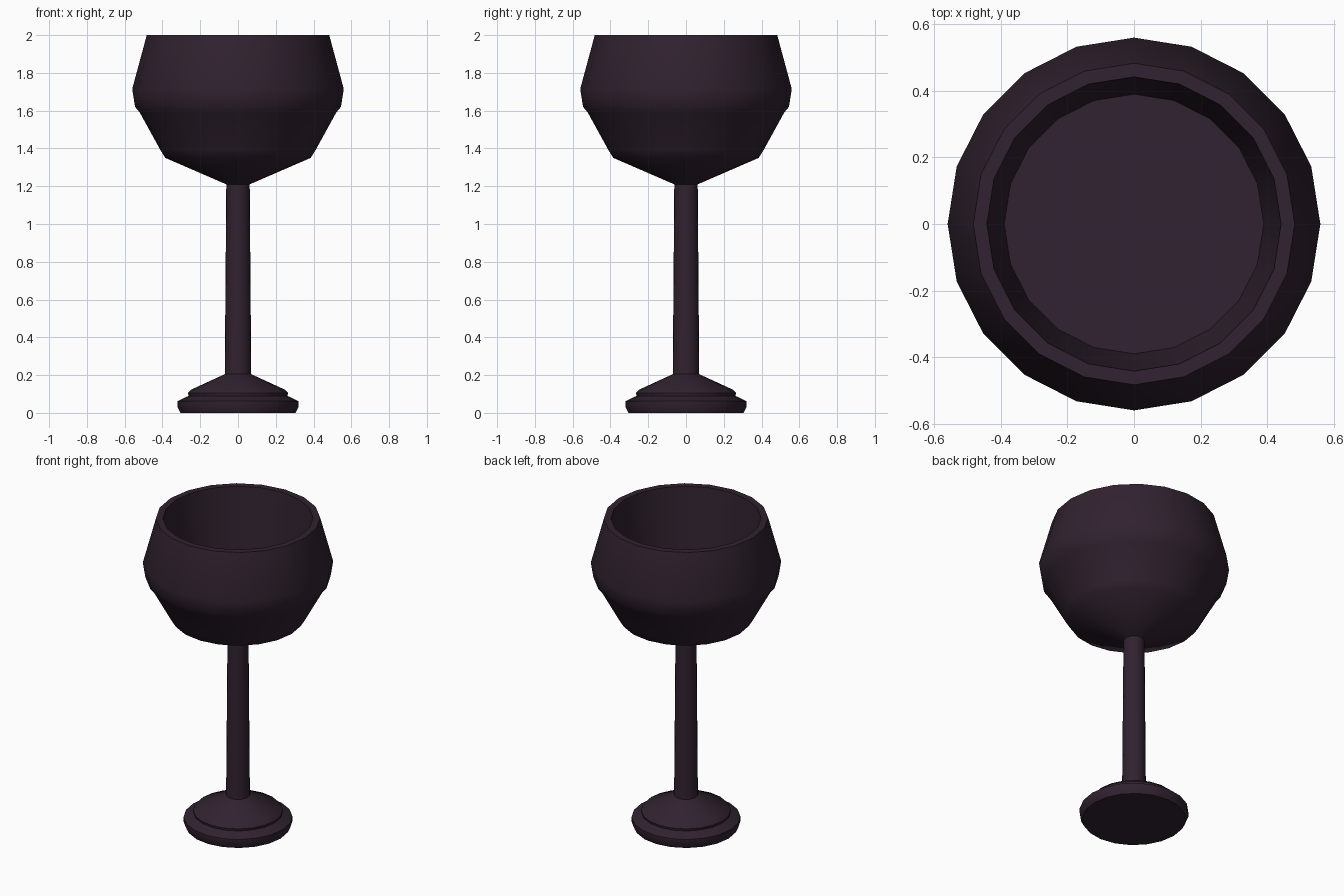
import bpy
import bmesh
import math

if "Cube" in bpy.data.objects:
    bpy.data.objects.remove(bpy.data.objects["Cube"])

SIDES = 20

mat = bpy.data.materials.new("dark_plum")
mat.diffuse_color = (0.030, 0.016, 0.029, 1)
mat.use_nodes = True
mat.node_tree.nodes["Principled BSDF"].inputs["Base Color"].default_value = mat.diffuse_color


def lathe(name, profile, cap_start=False, cap_end=False):
    """Revolve (radius, height) points, listed with the outside on the right going up."""
    bm = bmesh.new()
    rings = []
    for r, z in profile:
        angles = [2 * math.pi * i / SIDES for i in range(SIDES)]
        rings.append([bm.verts.new((r * math.cos(a), r * math.sin(a), z)) for a in angles])
    for low, high in zip(rings, rings[1:]):
        for i in range(SIDES):
            j = (i + 1) % SIDES
            bm.faces.new((low[i], low[j], high[j], high[i]))
    if cap_start:
        bm.faces.new(rings[0][::-1])
    if cap_end:
        bm.faces.new(rings[-1])
    mesh = bpy.data.meshes.new(name)
    bm.to_mesh(mesh)
    bm.free()
    mesh.materials.append(mat)
    obj = bpy.data.objects.new(name, mesh)
    bpy.context.collection.objects.link(obj)
    bpy.ops.object.select_all(action='DESELECT')
    obj.select_set(True)
    bpy.context.view_layer.objects.active = obj
    bpy.ops.object.shade_smooth_by_angle(angle=math.radians(40))
    return obj


# Stepped foot rising in a cone to the stem
lathe("foot", [(0.305, 0), (0.32, 0.03), (0.32, 0.062), (0.262, 0.09),
               (0.265, 0.105), (0.25, 0.122), (0.07, 0.205)], cap_start=True)

# Slightly tapered stem
lathe("stem", [(0.07, 0.205), (0.062, 1.21)])

# Bowl: outer wall, flat rim, inner wall and floor
lathe("bowl", [(0.062, 1.21), (0.385, 1.35), (0.41, 1.39), (0.52, 1.59),
               (0.545, 1.62), (0.56, 1.715), (0.483, 2.0),
               (0.442, 2.0), (0.39, 1.45)], cap_end=True)
